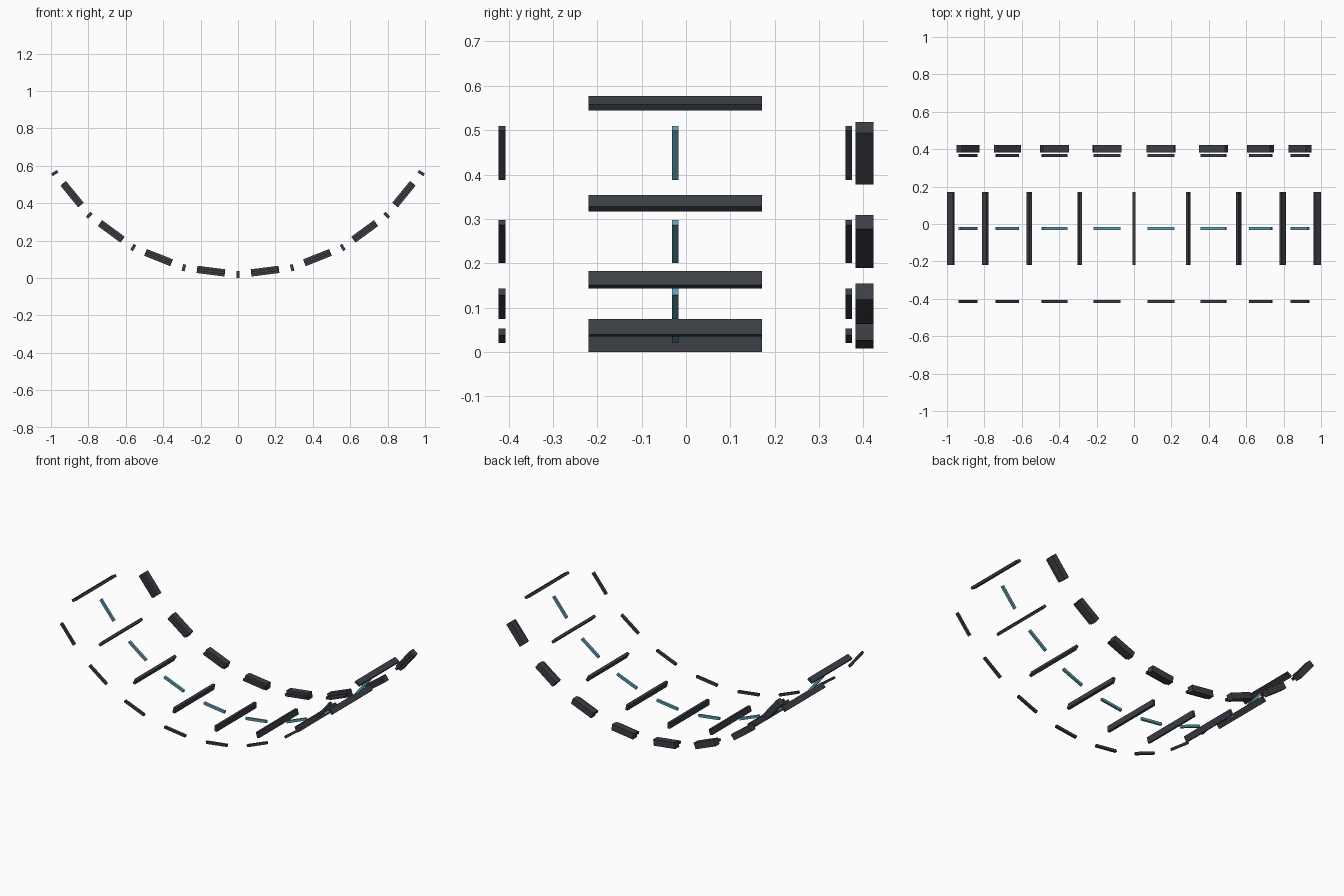
import bpy
from math import sin, cos, radians
from mathutils import Matrix

if "Cube" in bpy.data.objects:
    bpy.data.objects.remove(bpy.data.objects["Cube"])

R = 1.155             # arc radius through the crossbars
STEP = radians(14.5)  # angle between crossbars
CZ = R + 0.018        # height of the arc centre


def material(name, rgb):
    m = bpy.data.materials.new(name)
    m.diffuse_color = (*rgb, 1)
    m.use_nodes = True
    m.node_tree.nodes["Principled BSDF"].inputs["Base Color"].default_value = m.diffuse_color
    return m


DARK = material("dark_metal", (0.045, 0.05, 0.06))
TEAL = material("teal_light", (0.12, 0.36, 0.47))


def arc_box(name, angle, radius, size, y, mat):
    """Box on the arc; size = (along arc, along y, radial)."""
    bpy.ops.mesh.primitive_cube_add(size=1)
    ob = bpy.context.object
    ob.name = name
    ob.data.transform(Matrix.Diagonal((*size, 1)))
    ob.location = (radius * sin(angle), y, CZ - radius * cos(angle))
    ob.rotation_euler = (0, -angle, 0)
    ob.data.materials.append(mat)


# Nine crossbars standing across the arc
for i in range(-4, 5):
    arc_box("crossbar", i * STEP, R, (0.016, 0.391, 0.036), -0.024, DARK)

# Eight bays of lengthwise strips, on the chord between crossbars
CHORD = R * cos(STEP / 2)
for i in range(8):
    a = (i - 3.5) * STEP
    arc_box("front_strip", a, CHORD, (0.145, 0.015, 0.015), -0.4145, DARK)
    arc_box("centre_light_strip", a, CHORD, (0.145, 0.014, 0.015), -0.024, TEAL)
    arc_box("back_strip", a, CHORD, (0.145, 0.015, 0.015), 0.367, DARK)
    arc_box("back_rail", a, CHORD, (0.15, 0.04, 0.039), 0.402, DARK)
